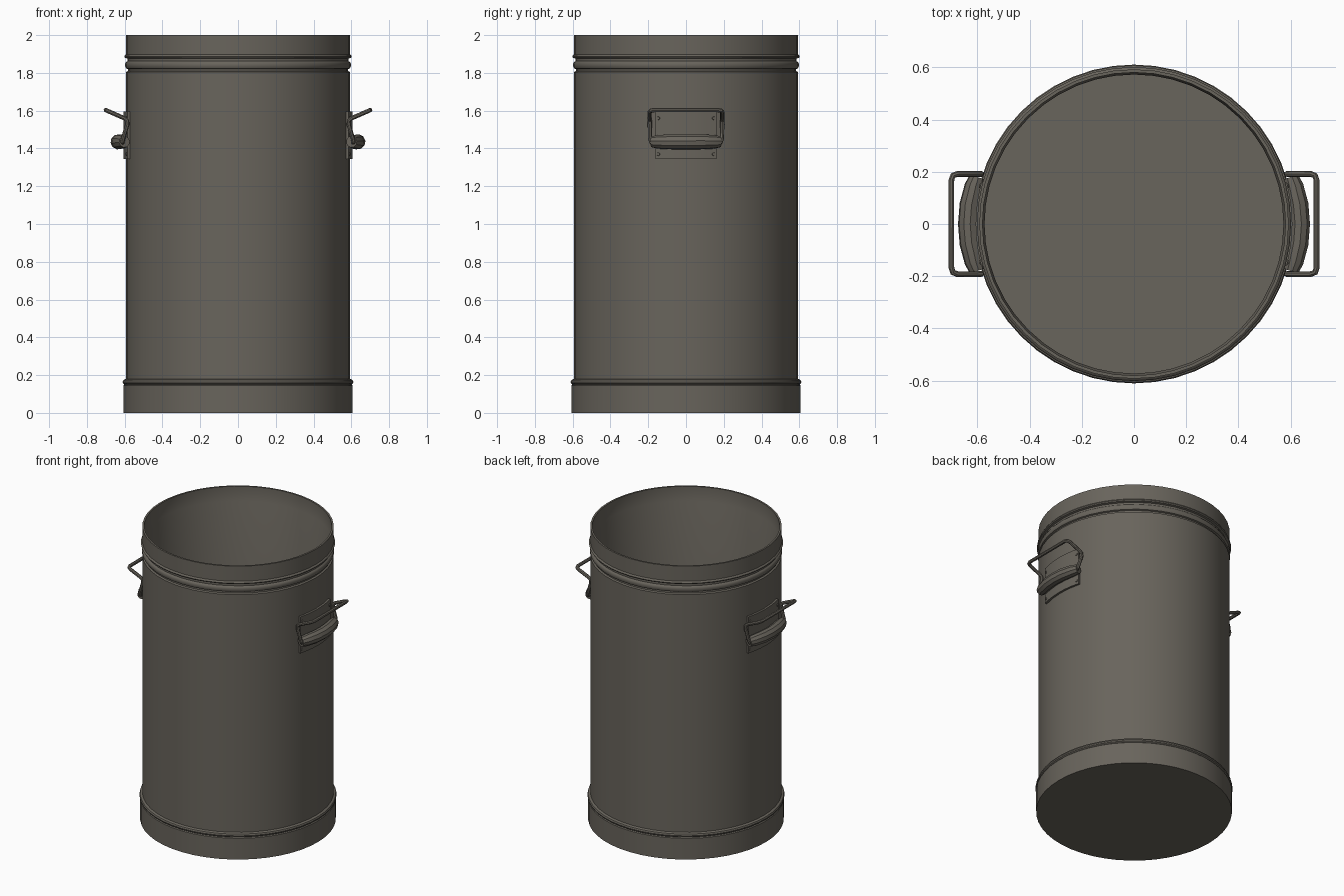
import bpy, bmesh, math
from mathutils import Vector

cube = bpy.data.objects.get("Cube")
if cube:
    bpy.data.objects.remove(cube)

SIDES = 48


def make_material(name, rgb):
    mat = bpy.data.materials.new(name)
    mat.use_nodes = True
    mat.diffuse_color = (*rgb, 1)
    mat.node_tree.nodes["Principled BSDF"].inputs["Base Color"].default_value = (*rgb, 1)
    return mat


metal = make_material("dull grey metal", (0.14, 0.128, 0.107))


def add_object(name, bm):
    bmesh.ops.recalc_face_normals(bm, faces=bm.faces)
    mesh = bpy.data.meshes.new(name)
    bm.to_mesh(mesh)
    bm.free()
    mesh.materials.append(metal)
    obj = bpy.data.objects.new(name, mesh)
    bpy.context.collection.objects.link(obj)
    bpy.ops.object.select_all(action='DESELECT')
    obj.select_set(True)
    bpy.context.view_layer.objects.active = obj
    bpy.ops.object.shade_smooth_by_angle(angle=math.radians(35))
    return obj


def lathe(name, profile):
    """Revolve (radius, height) points around z; the ends lie on the axis."""
    bm = bmesh.new()
    verts = [bm.verts.new((r, 0, z)) for r, z in profile]
    edges = [bm.edges.new(pair) for pair in zip(verts, verts[1:])]
    bmesh.ops.spin(bm, geom=verts + edges, axis=(0, 0, 1), cent=(0, 0, 0),
                   angle=math.tau, steps=SIDES, use_duplicate=False)
    bmesh.ops.remove_doubles(bm, verts=bm.verts, dist=0.0001)
    return add_object(name, bm)


def tube(name, points, radii, sides):
    """Sweep a round section along a path, with capped ends."""
    bm = bmesh.new()
    pts = [Vector(p) for p in points]
    rings, normal = [], None
    for i, p in enumerate(pts):
        before = (p - pts[i - 1]).normalized() if i else Vector()
        after = (pts[i + 1] - p).normalized() if i + 1 < len(pts) else Vector()
        along = (before + after).normalized()
        normal = normal or along.orthogonal()
        normal = (normal - along * normal.dot(along)).normalized()
        side = along.cross(normal)
        angles = [math.tau * k / sides for k in range(sides)]
        rings.append([bm.verts.new(p + (normal * math.cos(a) + side * math.sin(a)) * radii[i])
                      for a in angles])
    for a, b in zip(rings, rings[1:]):
        for k in range(sides):
            n = (k + 1) % sides
            bm.faces.new((a[k], a[n], b[n], b[k]))
    bm.faces.new(rings[0])
    bm.faces.new(rings[-1])
    return add_object(name, bm)


def rounded(points, cut):
    """Replace each inner corner of a path by a short three-point bend."""
    pts = [Vector(p) for p in points]
    out = [pts[0]]
    for a, b, c in zip(pts, pts[1:], pts[2:]):
        p, q = b + (a - b).normalized() * cut, b + (c - b).normalized() * cut
        out += [p, (p + q) / 4 + b / 2, q]
    return out + [pts[-1]]


# Hollow can with a flared base band, beads and a grooved neck
lathe("can_body", [
    (0, 0), (0.607, 0), (0.607, 0.145),
    (0.601, 0.15), (0.609, 0.156), (0.611, 0.164), (0.607, 0.174), (0.593, 0.18),
    (0.593, 1.805), (0.582, 1.81), (0.582, 1.82),
    (0.592, 1.824), (0.597, 1.833), (0.597, 1.85), (0.592, 1.858),
    (0.585, 1.862), (0.585, 1.876), (0.598, 1.88), (0.602, 1.887), (0.598, 1.894),
    (0.593, 1.897), (0.593, 2), (0.581, 2), (0.581, 1.9),
    (0.573, 1.88), (0.573, 0.02), (0, 0.02)])


def curved_plate(name, s):
    """Thin plate that follows the can wall."""
    bm = bmesh.new()
    steps, spread = 6, math.asin(0.16 / 0.6)
    sections = []
    for i in range(steps + 1):
        a = spread * (2 * i / steps - 1)
        sections.append([bm.verts.new((s * r * math.cos(a), r * math.sin(a), z))
                         for r, z in ((0.588, 1.345), (0.607, 1.345), (0.607, 1.595), (0.588, 1.595))])
    for a, b in zip(sections, sections[1:]):
        for k in range(4):
            n = (k + 1) % 4
            bm.faces.new((a[k], a[n], b[n], b[k]))
    bm.faces.new(sections[0])
    bm.faces.new(sections[-1])
    return add_object(name, bm)


# One handle set on each side
for side, s in (("left", 1), ("right", -1)):
    curved_plate(side + "_handle_plate", s)

    # Rivets at the plate corners
    for height, label in ((1.37, "lower"), (1.56, "upper")):
        for y, end in ((-0.145, "front"), (0.145, "back")):
            out = Vector((s * math.sqrt(0.36 - y * y), y, 0)).normalized()
            start = out * 0.6 + Vector((0, 0, height))
            tube(f"{side}_{label}_{end}_rivet", [start, start + out * 0.011],
                 [0.011, 0.008], 8)

    # Bowed grip
    ys = [-0.18, -0.145, -0.075, 0, 0.075, 0.145, 0.18]
    tube(side + "_grip", [(s * (0.635 - 1.05 * y * y), y, 1.435) for y in ys],
         [0.03, 0.037] + [0.04] * 3 + [0.037, 0.03], 10)

    # Wire bail, bent out from the wall
    half = [(0.605, 0.14, 1.415), (0.615, 0.19, 1.43), (0.579, 0.192, 1.55), (0.70, 0.192, 1.603)]
    path = half + [(x, -y, z) for x, y, z in reversed(half)]
    path = rounded([(s * x, y, z) for x, y, z in path], 0.025)
    tube(side + "_wire_bail", path, [0.0115] * len(path), 8)
